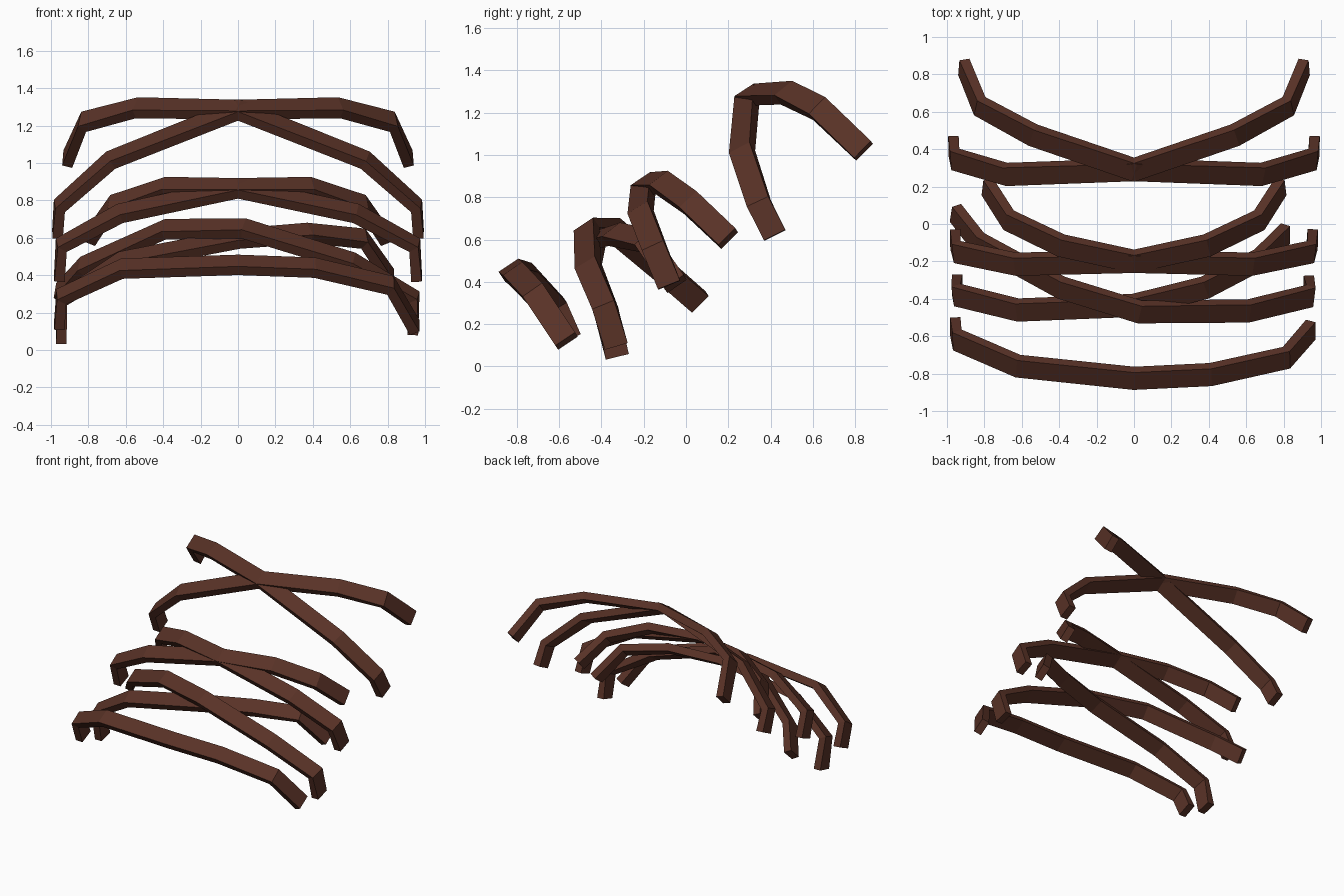
import bpy, bmesh
from mathutils import Vector

if "Cube" in bpy.data.objects:
    bpy.data.objects.remove(bpy.data.objects["Cube"])

WIDTH, THICK = 0.112, 0.056
ACROSS = Vector((0, 0.83, 0.56))  # direction of the strap width

leather = bpy.data.materials.new("dark_leather")
leather.diffuse_color = (0.10, 0.032, 0.02, 1)
leather.use_nodes = True
leather.node_tree.nodes["Principled BSDF"].inputs["Base Color"].default_value = leather.diffuse_color


def strap(name, path):
    """Sweep a flat rectangular section along a bent path, with closed ends."""
    pts = [Vector(p) for p in path]
    bm = bmesh.new()
    rings = []
    for i, p in enumerate(pts):
        a = (p - pts[i - 1]).normalized() if i else None
        b = (pts[i + 1] - p).normalized() if i < len(pts) - 1 else None
        t = ((a or b) + (b or a)).normalized()
        w = (ACROSS - t * ACROSS.dot(t)).normalized()
        n = t.cross(w)
        rings.append([bm.verts.new(p + w * u * WIDTH / 2 + n * v * THICK / 2)
                      for u, v in ((-1, -1), (1, -1), (1, 1), (-1, 1))])
    for r, s in zip(rings, rings[1:]):
        for k in range(4):
            j = (k + 1) % 4
            bm.faces.new((r[k], r[j], s[j], s[k]))
    bm.faces.new(rings[0])
    bm.faces.new(rings[-1])
    bmesh.ops.recalc_face_normals(bm, faces=bm.faces)
    mesh = bpy.data.meshes.new(name)
    bm.to_mesh(mesh)
    bm.free()
    mesh.materials.append(leather)
    bpy.context.collection.objects.link(bpy.data.objects.new(name, mesh))


def mirrored(path):
    return [(-x, y, z) for x, y, z in path]


# Crossed pairs: high end on the left, low end on the right, plus the mirror
upper = [(-0.91, 0.84, 1.02), (-0.825, 0.63, 1.22), (-0.54, 0.475, 1.295),
         (0, 0.29, 1.285),
         (0.68, 0.265, 1.015), (0.955, 0.345, 0.77), (0.965, 0.42, 0.62)]
middle = [(-0.785, 0.20, 0.605), (-0.67, 0.02, 0.775), (-0.39, -0.115, 0.87),
          (0, -0.20, 0.865),
          (0.63, -0.215, 0.73), (0.945, -0.15, 0.56), (0.955, -0.08, 0.385)]
for label, path in (("upper", upper), ("middle", middle)):
    strap(label + "_strap_a", path)
    strap(label + "_strap_b", mirrored(path))

# Lower crossed pair, slightly uneven
strap("lower_strap_a", [
    (-0.955, 0.06, 0.305), (-0.83, -0.10, 0.445), (-0.39, -0.34, 0.645),
    (0.03, -0.47, 0.65),
    (0.61, -0.465, 0.47), (0.94, -0.385, 0.28), (0.935, -0.33, 0.095)])
strap("lower_strap_b", [
    (-0.945, -0.325, 0.045), (-0.945, -0.38, 0.27), (-0.62, -0.46, 0.475),
    (0, -0.435, 0.595),
    (0.38, -0.34, 0.625), (0.67, -0.19, 0.595), (0.81, -0.05, 0.39)])

# Single front strap
strap("front_strap", [
    (-0.955, -0.55, 0.13), (-0.945, -0.62, 0.285), (-0.62, -0.76, 0.435),
    (0, -0.825, 0.455), (0.41, -0.805, 0.44),
    (0.815, -0.715, 0.345), (0.945, -0.565, 0.12)])
